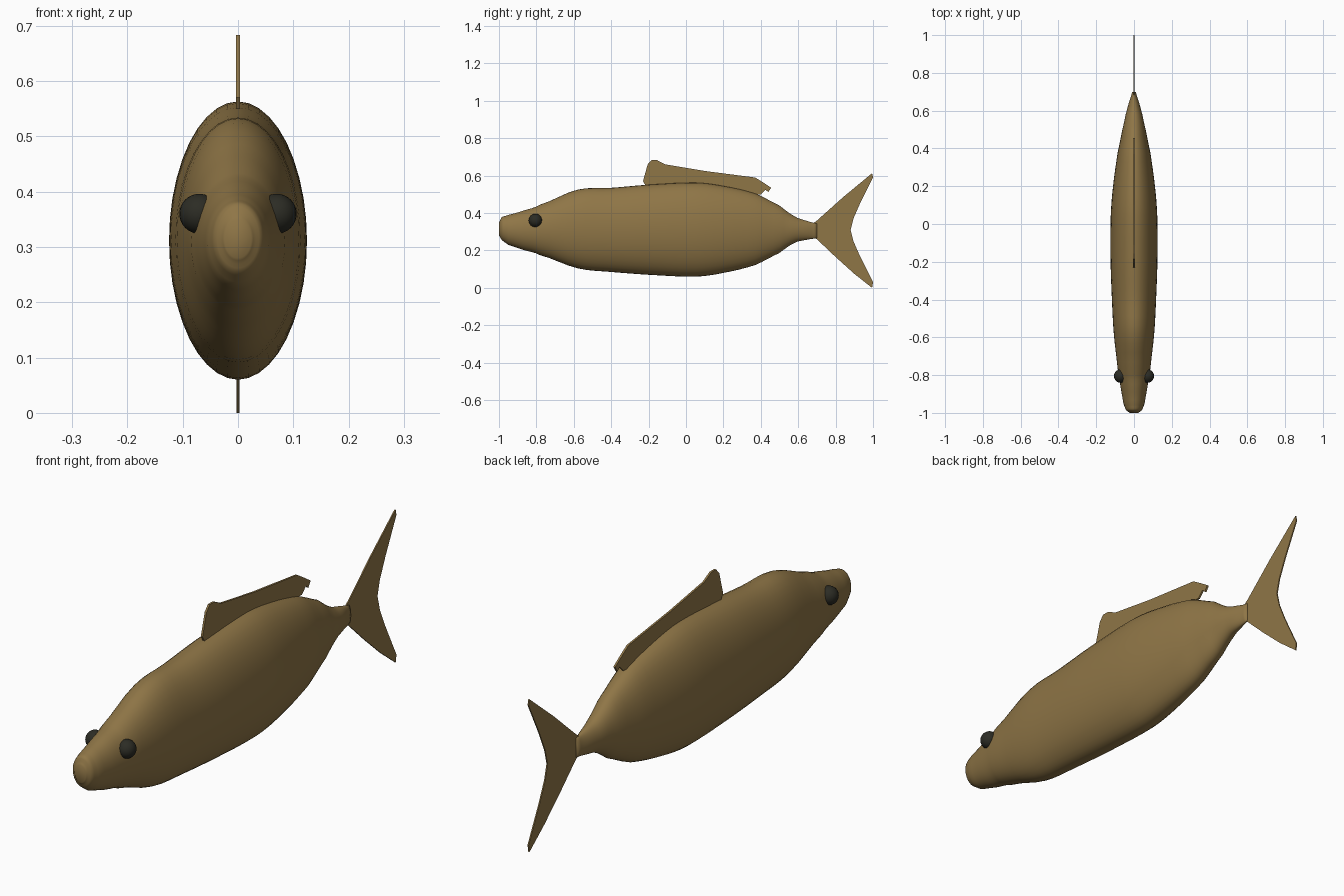
import bpy, bmesh, math
from mathutils import Vector

cube = bpy.data.objects.get("Cube")
if cube:
    bpy.data.objects.remove(cube)


def material(name, colour, roughness=0.7):
    mat = bpy.data.materials.new(name)
    mat.use_nodes = True
    mat.diffuse_color = (*colour, 1)
    shader = mat.node_tree.nodes["Principled BSDF"]
    shader.inputs["Base Color"].default_value = (*colour, 1)
    shader.inputs["Roughness"].default_value = roughness
    return mat


def finish(bm, name, mat, smooth=True):
    bmesh.ops.recalc_face_normals(bm, faces=bm.faces)
    for face in bm.faces:
        face.smooth = smooth
    mesh = bpy.data.meshes.new(name)
    bm.to_mesh(mesh)
    bm.free()
    mesh.materials.append(mat)
    obj = bpy.data.objects.new(name, mesh)
    bpy.context.collection.objects.link(obj)
    return obj


def spline(points, i, t):
    """Smooth curve through neighbouring stations."""
    a, b, c, d = (Vector(points[min(max(k, 0), len(points) - 1)])
                  for k in range(i - 1, i + 3))
    return 0.5 * (2 * b + (c - a) * t + (2 * a - 5 * b + 4 * c - d) * t ** 2
                  + (3 * b - a - 3 * c + d) * t ** 3)


def fin(name, outline, thickness, mat):
    """Thin plate in the middle plane from a side outline."""
    bm = bmesh.new()
    base = bm.faces.new([bm.verts.new((-thickness / 2, y, z)) for y, z in outline])
    moved = bmesh.ops.extrude_face_region(bm, geom=[base])["geom"]
    bmesh.ops.translate(bm, vec=(thickness, 0, 0),
                        verts=[v for v in moved if isinstance(v, bmesh.types.BMVert)])
    return finish(bm, name, mat, smooth=False)


brown = material("fish brown", (0.275, 0.18, 0.062))
dark = material("eye black", (0.025, 0.025, 0.018), 0.4)

# Body: elliptical rings at (y, top, bottom, half width)
stations = [
    (-1.0, 0.35, 0.28, 0.024), (-0.985, 0.378, 0.255, 0.043),
    (-0.95, 0.39, 0.23, 0.056), (-0.87, 0.413, 0.203, 0.070),
    (-0.78, 0.445, 0.175, 0.085), (-0.58, 0.525, 0.105, 0.107),
    (-0.4, 0.535, 0.085, 0.117), (-0.2, 0.552, 0.07, 0.124),
    (0.05, 0.563, 0.06, 0.123), (0.2, 0.545, 0.08, 0.111),
    (0.37, 0.505, 0.122, 0.088), (0.5, 0.44, 0.187, 0.062),
    (0.58, 0.383, 0.24, 0.044), (0.64, 0.36, 0.256, 0.028),
    (0.7, 0.345, 0.265, 0.01),
]
STEPS, SIDES = 4, 40
bm = bmesh.new()
rings = []
for i in range(len(stations) - 1):
    last = i == len(stations) - 2
    for s in range(STEPS + last):
        p = stations[i]
        t = s / STEPS
        _, top, bottom, half = spline(stations, i, t)
        y = p[0] + (stations[i + 1][0] - p[0]) * t
        mid, tall = (top + bottom) / 2, (top - bottom) / 2
        rings.append([bm.verts.new((half * math.sin(a), y, mid + tall * math.cos(a)))
                      for a in (math.tau * k / SIDES for k in range(SIDES))])
for a, b in zip(rings, rings[1:]):
    for k in range(SIDES):
        n = (k + 1) % SIDES
        bm.faces.new((a[k], a[n], b[n], b[k]))
bm.faces.new(rings[0])
bm.faces.new(rings[-1])
finish(bm, "body", brown)

# Back fin, rooted in the body and free at its rear tip
fin("dorsal_fin", [
    (-0.2, 0.52), (-0.23, 0.57), (-0.205, 0.66), (-0.185, 0.683), (-0.155, 0.683),
    (-0.11, 0.66), (0.1, 0.625), (0.37, 0.59), (0.41, 0.565), (0.455, 0.535),
    (0.44, 0.512), (0.425, 0.525), (0.4, 0.5), (0.36, 0.5), (0.2, 0.51), (0.05, 0.53),
], 0.008, brown)

# Forked tail
fin("tail_fin", [
    (0.68, 0.345), (0.7, 0.36), (0.84, 0.485), (0.995, 0.613), (1.0, 0.59),
    (0.93, 0.45), (0.895, 0.37), (0.88, 0.31), (0.895, 0.25), (0.93, 0.17),
    (1.0, 0.03), (0.995, 0.0), (0.9, 0.075), (0.8, 0.165), (0.7, 0.26), (0.68, 0.27),
], 0.005, brown)

# Eyes
for side, label in ((1, "left"), (-1, "right")):
    bm = bmesh.new()
    bmesh.ops.create_uvsphere(bm, u_segments=24, v_segments=16, radius=0.036)
    eye = finish(bm, label + "_eye", dark)
    eye.location = (side * 0.07, -0.805, 0.36)
